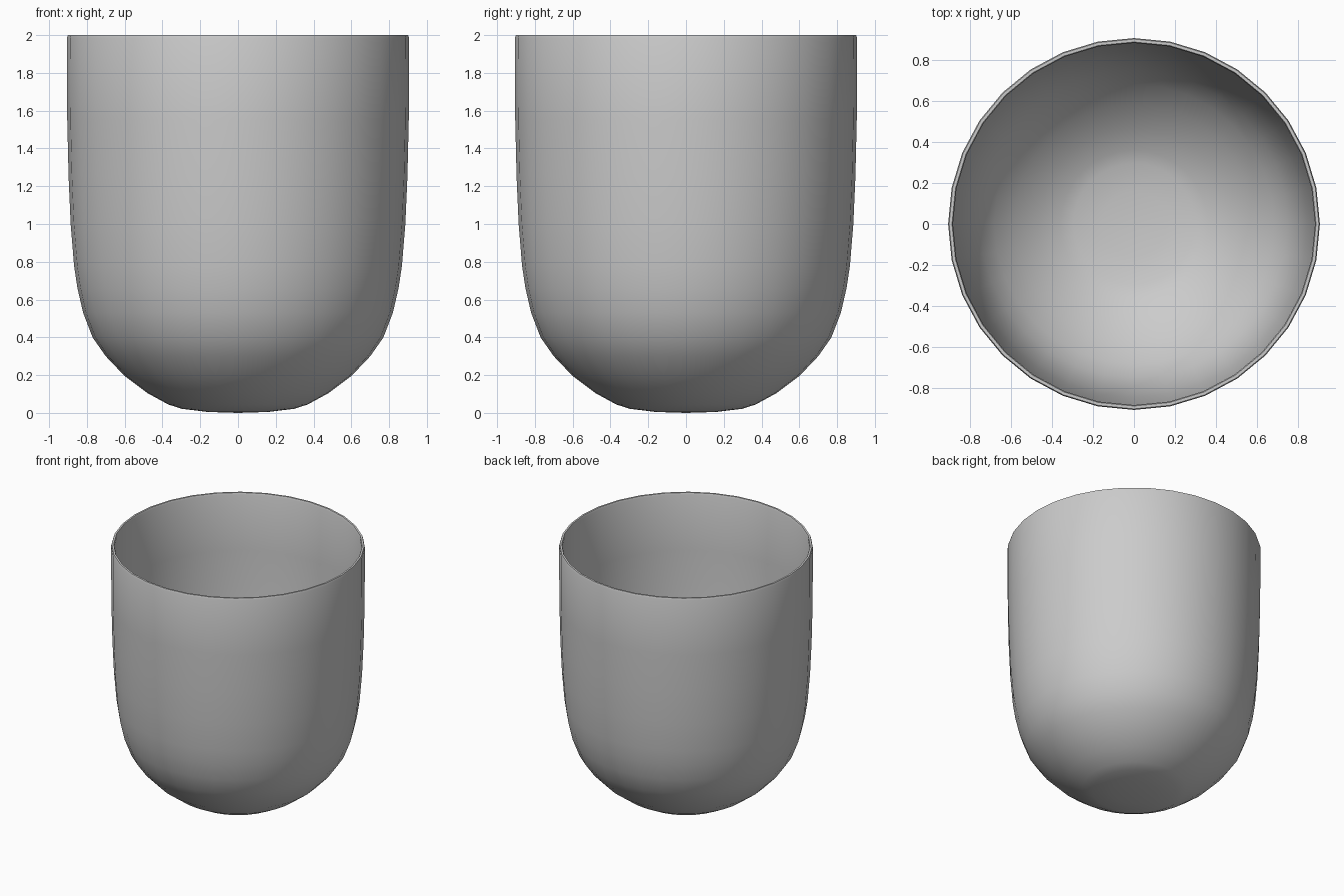
import bpy, bmesh, math
from mathutils import Vector

cube = bpy.data.objects.get("Cube")
if cube:
    bpy.data.objects.remove(cube, do_unlink=True)

SEGMENTS = 32
WALL = 0.024

# Outer profile (radius, height) from the base centre to the rim
outer = [(0, 0), (0.16, 0.005), (0.3, 0.022), (0.37, 0.045), (0.48, 0.105),
         (0.6, 0.195), (0.7, 0.3), (0.77, 0.4), (0.82, 0.53), (0.85, 0.66),
         (0.868, 0.78), (0.886, 1.0), (0.897, 1.25), (0.904, 1.55), (0.906, 1.985)]


def inward(points, distance):
    """Offset a profile towards the inside of the cup."""
    result = []
    for i, p in enumerate(points):
        a = Vector(points[max(i - 1, 0)])
        b = Vector(points[min(i + 1, len(points) - 1)])
        t = (b - a).normalized()
        result.append((max(p[0] - t.y * distance, 0), p[1] + t.x * distance))
    return result


inner = inward(outer, WALL)
inner[0] = (0, WALL)
# Rounded rim between the outer and inner walls
profile = outer + [(0.901, 2.0), (0.887, 2.0)] + inner[::-1]

# Lathe the cup
bm = bmesh.new()
verts = [bm.verts.new((r, 0, z)) for r, z in profile]
edges = [bm.edges.new(pair) for pair in zip(verts, verts[1:])]
bmesh.ops.spin(bm, geom=verts + edges, cent=(0, 0, 0), axis=(0, 0, 1),
               angle=math.tau, steps=SEGMENTS, use_merge=True)
bmesh.ops.remove_doubles(bm, verts=bm.verts, dist=0.0005)
bmesh.ops.recalc_face_normals(bm, faces=bm.faces)
mesh = bpy.data.meshes.new("cup")
bm.to_mesh(mesh)
bm.free()
cup = bpy.data.objects.new("cup", mesh)
bpy.context.collection.objects.link(cup)

# Plain grey material
grey = bpy.data.materials.new("light grey")
grey.use_nodes = True
color = (0.6, 0.6, 0.6, 1)
grey.diffuse_color = color
grey.node_tree.nodes["Principled BSDF"].inputs["Base Color"].default_value = color
mesh.materials.append(grey)

# Smooth shading with crisp rim edges
bpy.context.view_layer.objects.active = cup
cup.select_set(True)
bpy.ops.object.shade_smooth_by_angle(angle=math.radians(40))
